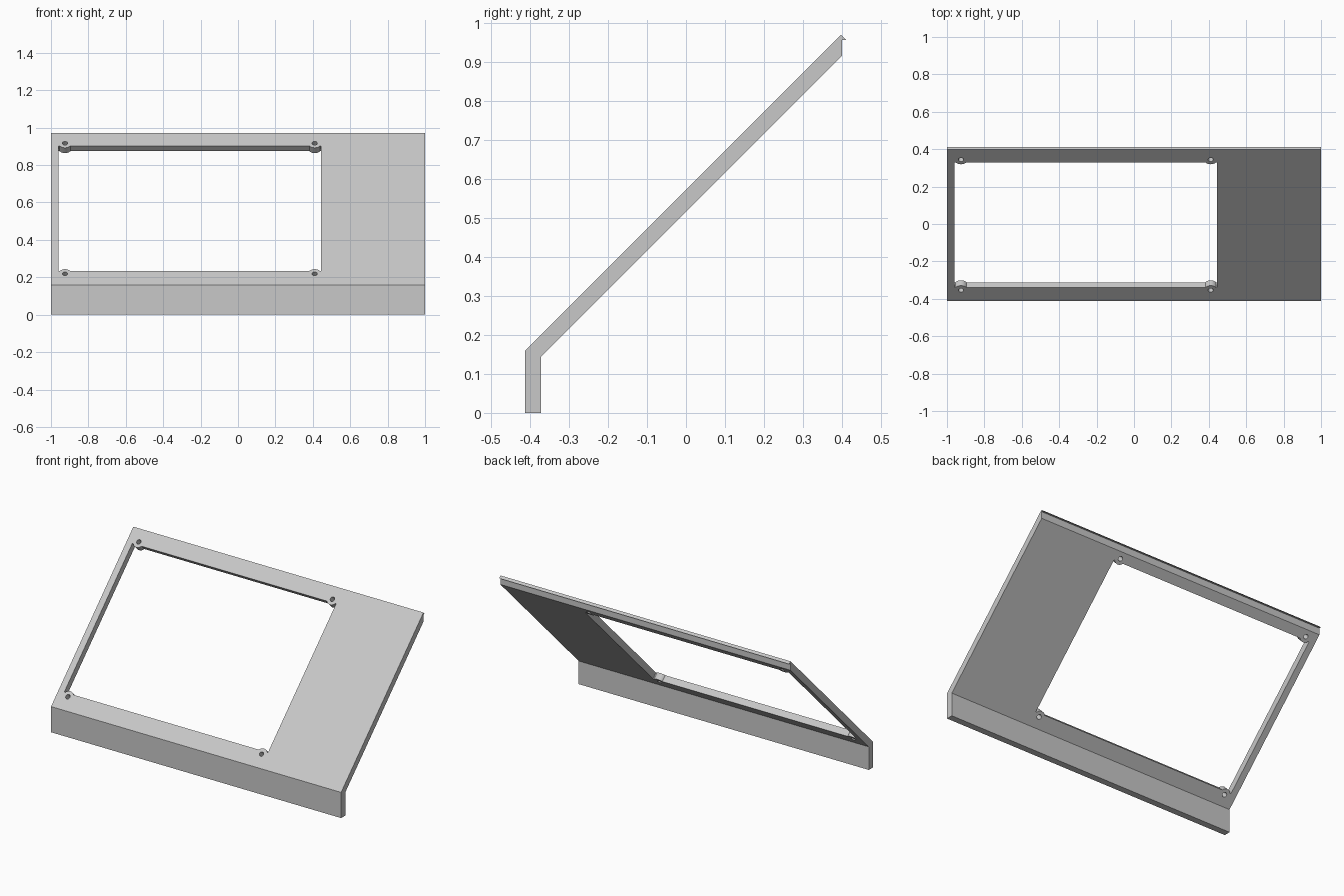
import bpy, bmesh
from math import asin, cos, pi, radians, sin, sqrt, tau
from mathutils import Matrix

cube = bpy.data.objects.get("Cube")
if cube:
    bpy.data.objects.remove(cube)

grey = bpy.data.materials.new("light grey")
grey.use_nodes = True
grey.diffuse_color = (0.58, 0.58, 0.58, 1)
grey.node_tree.nodes["Principled BSDF"].inputs["Base Color"].default_value = grey.diffuse_color


def prism(name, points, direction):
    """Solid made by extruding one flat outline."""
    bm = bmesh.new()
    face = bm.faces.new([bm.verts.new(p) for p in points])
    top = bmesh.ops.extrude_face_region(bm, geom=[face])["geom"]
    bmesh.ops.translate(bm, vec=direction, verts=[v for v in top if isinstance(v, bmesh.types.BMVert)])
    bmesh.ops.recalc_face_normals(bm, faces=bm.faces)
    mesh = bpy.data.meshes.new(name)
    bm.to_mesh(mesh)
    bm.free()
    obj = bpy.data.objects.new(name, mesh)
    bpy.context.collection.objects.link(obj)
    mesh.materials.append(grey)
    return obj


# Bent panel: short front skirt, 45 degree slope and small lip along the top
profile = [(-0.413, 0), (-0.413, 0.16), (0.398, 0.971), (0.411, 0.958),
           (0.4, 0.958), (0.4, 0.916), (-0.372, 0.144), (-0.372, 0)]
panel = prism("bent_panel", [(-1, y, z) for y, z in profile], (2, 0, 0))

# Slope frame: local x across, local y up the slope, local z out of its face
slope = Matrix.Translation((0, -0.005, 0.568)) @ Matrix.Rotation(radians(45), 4, "X")
LEFT, RIGHT, HALF = -0.96, 0.445, 0.335 * sqrt(2)
BOSS, INSET, DRILL = 0.035, 0.02, 0.014
boss_x = (LEFT + BOSS, RIGHT - BOSS)


def window_edge(side):
    """One long edge of the window, bulging inward round the two bosses."""
    start = asin(INSET / BOSS)
    edge = [(LEFT, side * HALF)]
    for cx in boss_x:
        for i in range(17):
            a = pi - start - (pi - 2 * start) * i / 16
            edge.append((cx + BOSS * cos(a), side * (HALF + INSET - BOSS * sin(a))))
    return edge + [(RIGHT, side * HALF)]


# Cutters: window with rounded screw bosses, and the four screw holes
outlines = [window_edge(-1) + window_edge(1)[::-1]]
for cx in boss_x:
    for side in (-1, 1):
        outlines.append([(cx + DRILL * cos(tau * i / 24),
                          side * (HALF + INSET) + DRILL * sin(tau * i / 24)) for i in range(24)])

bpy.context.view_layer.objects.active = panel
for outline in outlines:
    cutter = prism("cutter", [(x, s, -0.1) for x, s in outline], (0, 0, 0.2))
    cutter.matrix_world = slope
    cutter.hide_render = True
    cut = panel.modifiers.new("cut", "BOOLEAN")
    cut.operation = "DIFFERENCE"
    cut.solver = "EXACT"
    cut.object = cutter
    bpy.context.view_layer.update()
    bpy.ops.object.modifier_apply(modifier=cut.name)
    bpy.data.objects.remove(cutter)

# Smooth only the round walls
bpy.ops.object.select_all(action="DESELECT")
panel.select_set(True)
bpy.ops.object.shade_smooth_by_angle(angle=radians(25))
